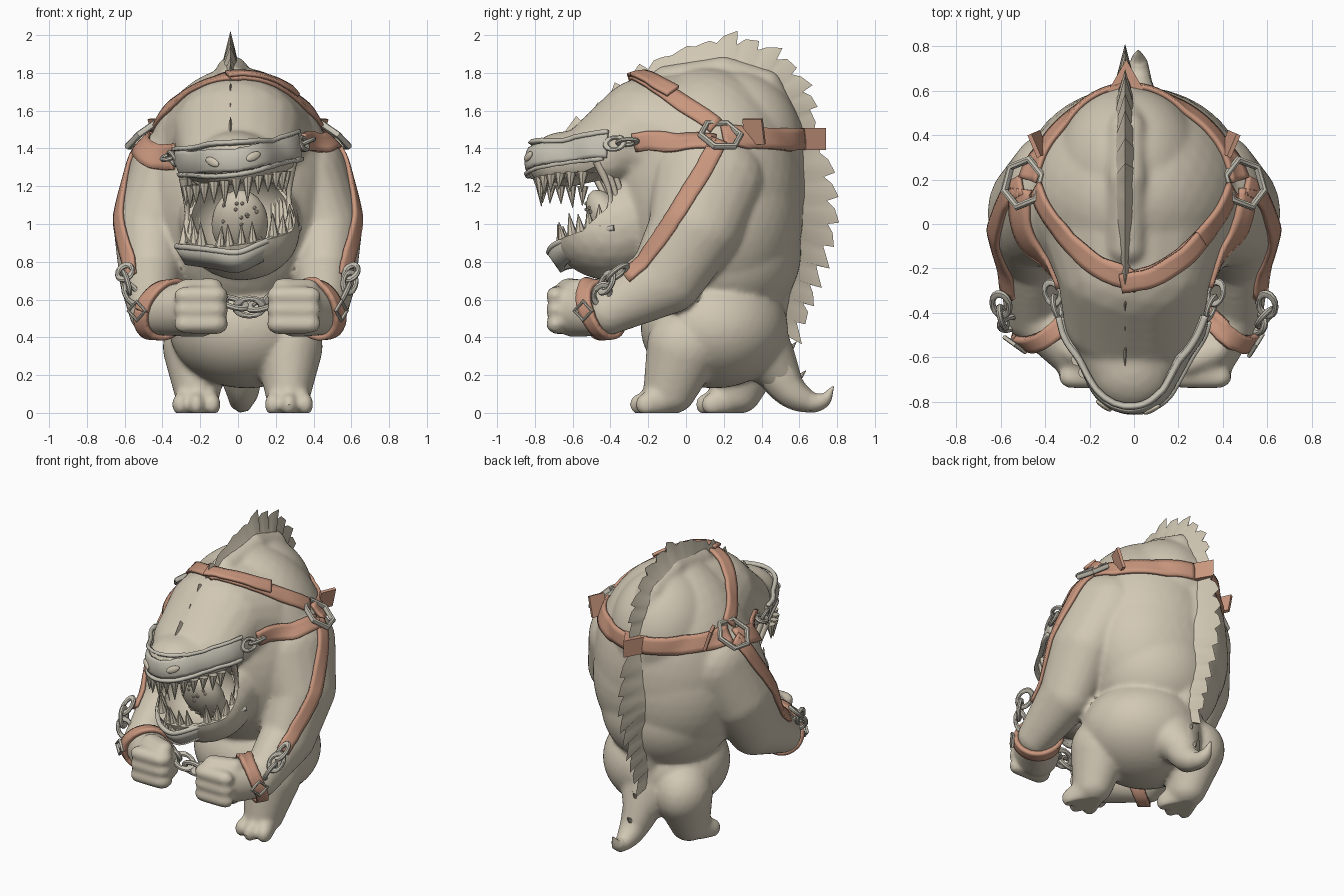
import bpy, bmesh, math, random
from mathutils import Vector, Matrix, Euler
from mathutils.bvhtree import BVHTree

random.seed(4)
if "Cube" in bpy.data.objects:
    bpy.data.objects.remove(bpy.data.objects["Cube"])


def material(name, r, g, b):
    m = bpy.data.materials.new(name)
    m.use_nodes = True
    m.diffuse_color = (r, g, b, 1)
    m.node_tree.nodes["Principled BSDF"].inputs["Base Color"].default_value = (r, g, b, 1)
    return m


SKIN = material("stone skin", .64, .575, .455)
LEATHER = material("brown leather", .59, .31, .21)
METAL = material("pale metal", .56, .53, .45)
ROLL = .15          # sideways lean of the head


def finish(name, bm, mat):
    me = bpy.data.meshes.new(name)
    bmesh.ops.recalc_face_normals(bm, faces=bm.faces)
    if bm.calc_volume(signed=True) < 0:
        bmesh.ops.reverse_faces(bm, faces=bm.faces)
    bm.to_mesh(me)
    bm.free()
    me.materials.append(mat)
    ob = bpy.data.objects.new(name, me)
    bpy.context.collection.objects.link(ob)
    return ob


def ball(bm, loc, radii, rot=(0, 0, 0), detail=3):
    bmesh.ops.create_icosphere(bm, subdivisions=detail, radius=1,
                               matrix=Matrix.LocRotScale(Vector(loc), Euler(rot), Vector(radii)))


def limb(bm, stops, steps=8):
    # chain of balls blended between (location, radii) stops
    for (p, r), (q, s) in zip(stops, stops[1:]):
        for i in range(steps + 1):
            t = i / steps
            ball(bm, Vector(p).lerp(Vector(q), t), Vector(r).lerp(Vector(s), t))


def smooth_path(points, steps=8):
    p = [Vector(v) for v in points]
    p = [2 * p[0] - p[1]] + p + [2 * p[-1] - p[-2]]
    out = []
    for a, b, c, d in zip(p, p[1:], p[2:], p[3:]):
        for i in range(steps):
            t = i / steps
            out.append(.5 * (2 * b + (c - a) * t + (2 * a - 5 * b + 4 * c - d) * t * t
                             + (3 * b - a - 3 * c + d) * t ** 3))
    return out + [p[-2]]


def tube(name, points, radii, mat):
    cu = bpy.data.curves.new(name, "CURVE")
    cu.dimensions = "3D"
    cu.bevel_depth, cu.bevel_resolution, cu.use_fill_caps = 1, 2, True
    path = smooth_path(points)
    sp = cu.splines.new("POLY")
    sp.points.add(len(path) - 1)
    for i, v in enumerate(path):
        f = i / (len(path) - 1) * (len(radii) - 1)
        k = min(int(f), len(radii) - 2)
        sp.points[i].co = (*v, 1)
        sp.points[i].radius = radii[k] + (radii[k + 1] - radii[k]) * (f - k)
    sp.use_smooth = True
    cu.materials.append(mat)
    bpy.context.collection.objects.link(bpy.data.objects.new(name, cu))


# Body: blended masses fused into one skin
bm = bmesh.new()
ball(bm, (0, .12, 1.15), (.52, .5, .68), detail=4)
ball(bm, (-.02, .25, 1.42), (.34, .37, .4), detail=4)
ball(bm, (0, .2, 1.05), (.5, .42, .55), detail=4)
ball(bm, (0, .2, .85), (.43, .41, .4), detail=4)
ball(bm, (.045, .15, .45), (.41, .39, .32), detail=4)
limb(bm, [((-.03, y, z), (.09, .09, .09)) for y, z in
          ((-.1, 1.75), (.2, 1.8), (.42, 1.73), (.53, 1.5), (.55, 1.15), (.5, .8), (.44, .5))])
limb(bm, [((0, 0, 1.4), (.42, .4, .4)), ((0, -.2, 1.48), (.35, .3, .3)), ((0, -.42, 1.37), (.32, .25, .2))])
limb(bm, [((0, -.42, 1.34), (.32, .2, .18)), ((-.01, -.64, 1.33), (.2, .2, .16))])
limb(bm, [((0, -.2, 1.05), (.33, .25, .3)), ((.02, -.4, .96), (.31, .31, .26))], 3)
for s in (-1, 1):
    wrist = (s * .46, -.41, .54)
    limb(bm, [((s * .36, .12, 1.23), (.23, .3, .27)), ((s * .46, .05, .98), (.2, .25, .22)),
              ((s * .46, -.1, .72), (.17, .2, .2)), (wrist, (.12, .12, .13))])
    hand = s * .26 + .05
    limb(bm, [(wrist, (.11, .12, .13)), ((hand, -.59, .55), (.15, .14, .15))])
    for k in range(3):
        z = .47 + k * .075
        limb(bm, [((hand + s * .07, -.69, z), (.06, .05, .05)), ((hand - s * .09, -.67, z), (.07, .07, .055))])
    limb(bm, [((hand + s * .06, -.57, .66), (.06, .06, .05)), ((hand - s * .07, -.62, .67), (.06, .06, .045))])
for x, y in ((.27, 0), (-.22, .35)):
    limb(bm, [((x, y - .01, .35), (.18, .2, .2)), ((x * .98, y - .09, .1), (.12, .14, .11))])
    for k in (-1, 0, 1):
        limb(bm, [((x + k * .05, y - .14, .07), (.06, .08, .08)),
                  ((x + k * .085, y - .24 + abs(k) * .03, .045), (.045, .06, .06))], 4)
limb(bm, [((0, .4, .36), (.2, .15, .2)), ((.02, .53, .17), (.07, .08, .1))])
body = finish("body", bm, SKIN)

# Mouth cutters: open gap between the jaws and the hollow behind it
bm = bmesh.new()
gap = [(-1.1, 1.2), (-.6, 1.22), (-.45, 1.27), (-.38, 1.15), (-.42, 1.04), (-.55, .92), (-1.1, .8)]
face = bm.faces.new([bm.verts.new((-.45, y, z - .45 * ROLL)) for y, z in gap])
side = bmesh.ops.extrude_face_region(bm, geom=[face])["geom"]
bmesh.ops.translate(bm, vec=(.9, 0, .9 * ROLL), verts=[v for v in side if isinstance(v, bmesh.types.BMVert)])
gap_cutter = finish("gap_cutter", bm, SKIN)
bm = bmesh.new()
ball(bm, (.01, -.47, 1.05), (.265, .25, .23), (0, -ROLL, 0), 4)
hollow_cutter = finish("hollow_cutter", bm, SKIN)

mod = body.modifiers.new("fuse", "REMESH")
mod.mode, mod.voxel_size = "VOXEL", .015
mod = body.modifiers.new("soften", "SMOOTH")
mod.factor, mod.iterations = .5, 9
for cutter in (gap_cutter, hollow_cutter):
    cutter.hide_render = True
    mod = body.modifiers.new("mouth", "BOOLEAN")
    mod.operation, mod.solver, mod.object = "DIFFERENCE", "EXACT", cutter
bpy.context.view_layer.update()
mesh = bpy.data.meshes.new_from_object(body.evaluated_get(bpy.context.evaluated_depsgraph_get()))
body.modifiers.clear()
body.data = mesh
for v in mesh.vertices:
    v.co.z = max(v.co.z, 0)
for cutter in (gap_cutter, hollow_cutter):
    bpy.data.objects.remove(cutter)
tree = BVHTree.FromPolygons([v.co for v in mesh.vertices], [p.vertices[:] for p in mesh.polygons])


def sheet(name, rows, mat, thick):
    # thin plate through rows of points
    bm = bmesh.new()
    rows = [[bm.verts.new(p) for p in row] for row in rows]
    for a, b in zip(rows, rows[1:]):
        for k in range(len(a) - 1):
            bm.faces.new((a[k], a[k + 1], b[k + 1], b[k]))
    mod = finish(name, bm, mat).modifiers.new("thickness", "SOLIDIFY")
    mod.thickness, mod.offset = thick, 0


def strap(name, points, width, mat=LEATHER, thick=.02, lift=0, cols=5):
    # band that hugs the skin along a path
    path = smooth_path(points)
    rows = []
    for i, p in enumerate(path):
        tangent = path[min(i + 1, len(path) - 1)] - path[max(i - 1, 0)]
        on, normal = tree.find_nearest(p)[:2]
        across = tangent.cross(normal).normalized()
        row = []
        for k in range(cols):
            q = on + across * width * (k / (cols - 1) - .5)
            hit, n = tree.find_nearest(q + normal * .03)[:2]
            row.append(hit + (n + normal).normalized() * (thick / 2 + lift))
        rows.append(row)
    sheet(name, rows, mat, thick)


def link(name, loc, quat, radius, wire, stretch=1.4, sides=16):
    bpy.ops.mesh.primitive_torus_add(major_segments=sides, minor_segments=8, major_radius=radius, minor_radius=wire)
    ob = bpy.context.object
    ob.name = name
    ob.data.materials.append(METAL)
    ob.data.transform(Matrix.LocRotScale(Vector(loc), quat, Vector((stretch, 1, 1))))


def chain(name, points, count, radius=.036, wire=.012):
    path = smooth_path(points, 12)
    for i in range(count):
        k = round((i + .5) / count * (len(path) - 2))
        quat = (path[k + 1] - path[k]).to_track_quat("X", "Z")
        turn = Euler((math.pi / 2 * (i % 2) + .4, 0, 0)).to_quaternion()
        link(name, path[k], quat @ turn, radius, wire)


# Spiny crest down the back: wide buried foot, thin hooked edge
spine = smooth_path([(-.04, y, z) for y, z in (
    (-.66, 1.46), (-.42, 1.61), (-.2, 1.82), (.05, 1.94), (.27, 1.95), (.48, 1.87), (.62, 1.7),
    (.68, 1.5), (.73, 1.25), (.75, 1), (.69, .78), (.62, .58), (.55, .38))], 6)
bm = bmesh.new()
rows = []
for i, p in enumerate(spine[:-1]):
    along = (spine[i + 1] - p).normalized()
    out = Vector((0, -along.z, along.y))
    phase = i % 3
    smooth = abs(p.z - 1.47) < .12 and p.y > 0 or abs(p.y) < .15
    height = (.015 if smooth else random.uniform(.04, .08)) * phase / 2
    tip = p + out * height + along * (.03 if phase == 2 and not smooth else 0)
    depth = min(.24, .08 + i * .01)
    foot, mid = p - out * depth, p - out * depth * .45
    wide, thin = Vector((depth * .6, 0, 0)), Vector((depth * .18, 0, 0))
    rows.append([bm.verts.new(v) for v in (foot - wide, mid - thin, tip, mid + thin, foot + wide)])
for a, b in zip(rows, rows[1:]):
    for k in range(5):
        j = (k + 1) % 5
        bm.faces.new((a[k], a[j], b[j], b[k]))
bm.faces.new(rows[0])
bm.faces.new(rows[-1])
finish("back_crest", bm, SKIN)

# Curled tail with small thorns
tube("tail", [(0, .44, .3), (.02, .54, .13), (.02, .65, .06), (.02, .73, .07), (.02, .78, .14)],
     [.14, .095, .06, .04, .004], SKIN)


def spike(bm, loc, radius, length, rot):
    turn = Euler(rot).to_matrix()
    mat = Matrix.LocRotScale(Vector(loc) + turn @ Vector((0, 0, length / 2)), Euler(rot), None)
    bmesh.ops.create_cone(bm, cap_ends=True, segments=8, radius1=radius, radius2=.002, depth=length, matrix=mat)


bm = bmesh.new()
spike(bm, (0, .52, .3), .03, .1, (-.7, 0, 0))
spike(bm, (.01, .57, .16), .03, .09, (-.8, 0, 0))
finish("tail_thorns", bm, SKIN)

# Teeth along both jaws
upper, lower = bmesh.new(), bmesh.new()
for i in range(13):
    a = -1.35 + i * 2.7 / 12
    x, c = math.sin(a), math.cos(a)
    spike(upper, (x * .27 - .01, -.48 - .3 * c, 1.24 + x * .27 * ROLL), .03,
          random.uniform(.09, .14), (math.pi + random.uniform(-.1, .1), 0, 0))
    if i % 5 != 3:
        spike(lower, (x * .27 + .02, -.4 - .25 * c, .97 - .12 * c + x * .27 * ROLL), .038,
              random.uniform(.12, .16), (.2 * c, random.uniform(-.1, .1), 0))
finish("upper_teeth", upper, SKIN)
finish("lower_teeth", lower, SKIN)

# Warty tongue and cheek strands
bm = bmesh.new()
ball(bm, (.01, -.4, 1), (.15, .1, .2), (.5, 0, 0))
for i in range(26):
    a, h = random.uniform(-1, 1), random.uniform(-.8, .8)
    v = Vector((.15 * math.sin(a), -.1 * math.cos(a), 0)) * math.sqrt(1 - h * h) + Vector((0, 0, .2 * h))
    ball(bm, Vector((.01, -.4, 1)) + Euler((.5, 0, 0)).to_matrix() @ v, (.011,) * 3, detail=1)
finish("tongue", bm, SKIN)
for s in (-1, 1):
    for k in range(5):
        x, y = s * (.29 - k * .022), -.44 + k * .03
        lean = x * ROLL
        tube("cheek_strand", [(x, y - .03, 1.29 + lean), (x * .93, y + .04, 1.1 + lean), (x, y, .93 + lean)],
             [.025, .012, .025], SKIN)


# Muzzle: brow plate with rims, eyes and jaw band
def head_arc(z, back, reach, half=.34, rise=.03):
    return [(x * half, back - reach * (1 - abs(x) ** 2.2), z + rise * abs(x) + x * half * ROLL)
            for x in (-1, -.85, -.45, 0, .45, .85, 1)]


strap("brow_plate", head_arc(1.34, -.42, .42), .15, METAL, .02, cols=7)
strap("brow_rim", head_arc(1.415, -.42, .38), .022, METAL, .025, .01, 3)
strap("lip_rim", head_arc(1.265, -.44, .4), .022, METAL, .025, .01, 3)
jaw_top = smooth_path(head_arc(.85, -.38, .345, .325, .08))
jaw_low = smooth_path(head_arc(.75, -.38, .275, .27, .08))
sheet("jaw_band", zip(jaw_top, jaw_low), METAL, .025)
tube("jaw_rim", jaw_top[::6], [.016, .016], METAL)
for x, s in ((-.2, -1), (.11, 1)):
    on, n = tree.find_nearest(Vector((x, -.9, 1.35 + x * ROLL)))[:2]
    bm = bmesh.new()
    ball(bm, (0, 0, 0), (.045, .022, .012))
    eye = finish("eye", bm, SKIN)
    eye.data.transform(Matrix.Translation(on + n * .022) @ n.to_track_quat("Z", "Y").to_matrix().to_4x4()
                       @ Matrix.Rotation(s * .4, 4, "Z"))

# Harness on each side
for s in (-1, 1):
    def m(*pts):
        return [(s * x, y, z) for x, y, z in pts]
    tilt = s * .04
    strap("collar_strap", m((.46, .16, 1.53), (.36, -.01, 1.64), (.17, -.19, 1.76), (-.02, -.27, 1.8)), .095)
    strap("back_strap", m((.49, .2, 1.48), (.4, .38, 1.46), (.23, .54, 1.45), (.03, .66, 1.45)), .12)
    strap("head_strap", m((.54, .16, 1.46), (.49, -.1, 1.42 + tilt), (.36, -.28, 1.39 + tilt)), .12 - s * .015)
    strap("arm_strap", m((.52, .18, 1.46), (.58, .1, 1.3), (.64, -.03, 1.1), (.66, -.15, .95), (.6, -.34, .74)), .1)
    on, n = tree.find_nearest(Vector((s * .52, .19, 1.5)))[:2]
    link("shoulder_ring", on + n * .03, n.to_track_quat("Z", "Y"), .11, .018, 1, 6)
    chain("muzzle_chain", m((.38, -.27, 1.4 + tilt), (.33, -.43, 1.38 + tilt)), 2)
    chain("wrist_chain", m((.6, -.33, .77), (.59, -.42, .69), (.54, -.46, .58)), 3, .042, .014)
    # wrist cuff around the bent forearm, with buckle
    axis = Vector((-s * .55, -.75, -.3)).normalized()
    flat = axis.cross(Vector((0, 0, 1))).normalized()
    tall = flat.cross(axis)
    mid = Vector((s * .42 + .02, -.46, .54))
    turns = [math.tau * k / 10 for k in range(11)]
    strap("wrist_cuff", [mid + .15 * (flat * math.cos(a) + tall * math.sin(a)) for a in turns], .08, thick=.028)
    on, n = tree.find_nearest(mid + s * flat * -.2)[:2]
    link("cuff_buckle", on + n * .035, n.to_track_quat("Z", "Y"), .05, .01, 1.1, 4)
    # loose strap end
    bm = bmesh.new()
    bmesh.ops.create_cube(bm, size=1, matrix=Matrix.LocRotScale(
        Vector((s * .43, .36, 1.49)), Euler((0, s * .3, -s * .4)), Vector((.02, .11, .14))))
    finish("strap_tab", bm, LEATHER)
strap("collar_end", [(-.06, -.27, 1.8), (.08, -.24, 1.79), (.22, -.15, 1.74), (.3, -.07, 1.7)], .09, lift=.022)
bm = bmesh.new()
bmesh.ops.create_cone(bm, cap_ends=True, segments=3, radius1=.11, radius2=.11, depth=.115,
                      matrix=Matrix.Translation((-.035, .63, 1.45)))
finish("crest_clasp", bm, LEATHER)
chain("hand_chain", [(-.36, -.46, .6), (-.1, -.54, .6), (.06, -.57, .56), (.2, -.54, .59), (.4, -.46, .58)],
      7, .05, .016)

# Smooth shading with crisp edges
bpy.ops.object.select_all(action="DESELECT")
for ob in bpy.context.collection.objects:
    if ob.type == "MESH":
        ob.select_set(True)
        bpy.context.view_layer.objects.active = ob
bpy.ops.object.shade_smooth_by_angle(angle=math.radians(40))
